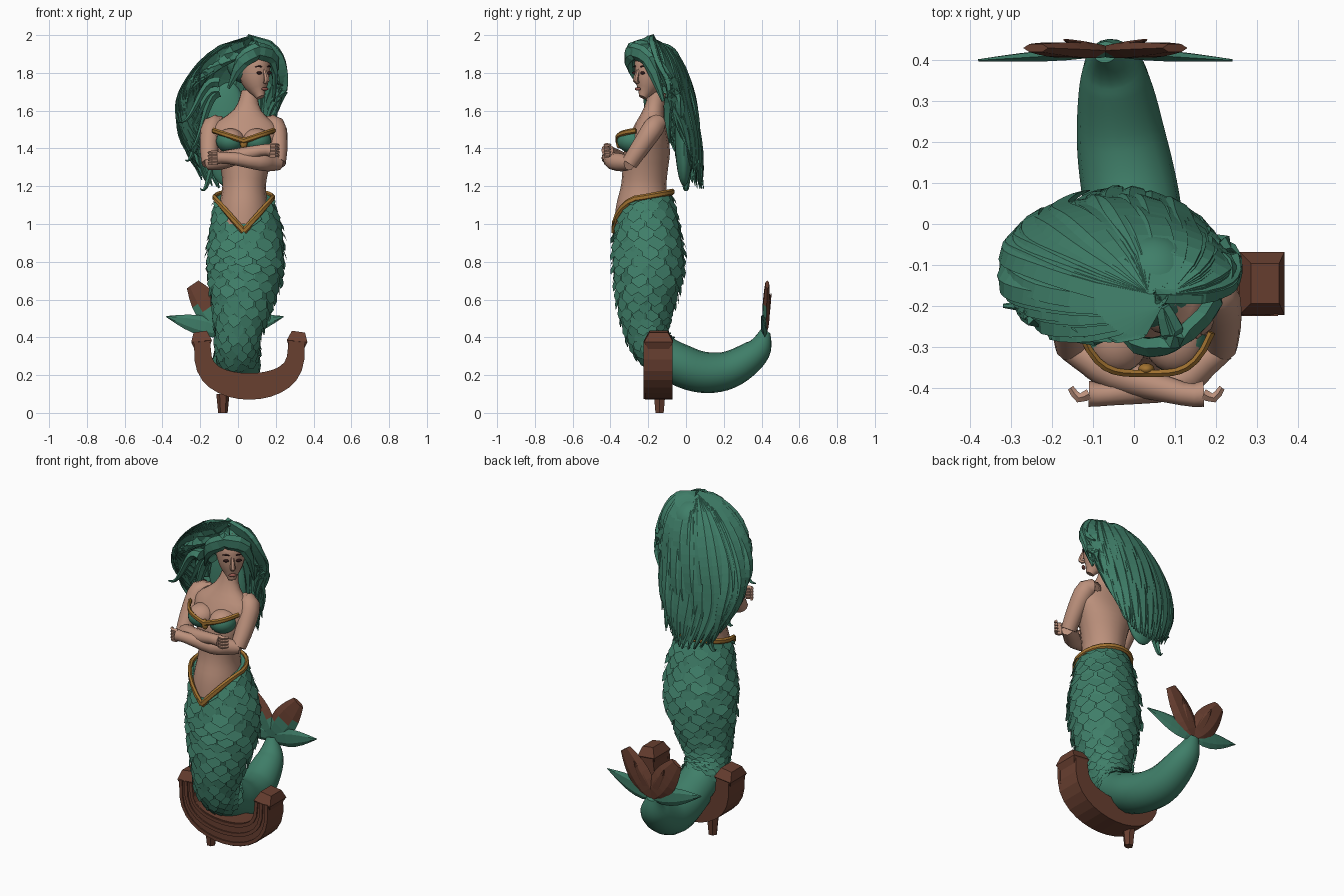
import bpy, bmesh, random
from math import sin, cos, pi, radians, atan2
from mathutils import Vector

random.seed(4)
if "Cube" in bpy.data.objects:
    bpy.data.objects.remove(bpy.data.objects["Cube"])


def material(name, *rgb):
    mat = bpy.data.materials.new(name)
    mat.use_nodes = True
    mat.diffuse_color = (*rgb, 1)
    mat.node_tree.nodes["Principled BSDF"].inputs["Base Color"].default_value = (*rgb, 1)
    return mat


green = material("sea green", .05, .21, .14)
skin = material("skin", .5, .28, .2)
brown = material("wood brown", .14, .05, .03)
gold = material("gold", .36, .17, .03)
dark = material("eye dark", .03, .01, .01)
rose = material("lip rose", .3, .1, .08)
X, Y, Z = Vector((1, 0, 0)), Vector((0, 1, 0)), Vector((0, 0, 1))
MID = .03  # the body leans slightly to its left
FLUKE = Vector((-.07, .42, .43))


def spline(values, f):
    """Smooth curve through evenly spaced values, with f running from 0 to 1."""
    last = len(values) - 1
    i = min(int(f * last), last - 1)
    t = f * last - i
    a, b, c, d = values[max(i - 1, 0)], values[i], values[i + 1], values[min(i + 2, last)]
    return b + t / 2 * (c - a + t * (2 * a - 5 * b + 4 * c - d + t * (3 * (b - c) + d - a)))


def along(points, widths, flatness=1):
    """Shape function for a tube following points with changing width."""
    def shape(f):
        width = spline(widths, f)
        return (*[spline(axis, f) for axis in zip(*points)], width, width * flatness)
    return shape


def surface(shape, f, angle, side, grow=1.0):
    """Point on the elliptical skin of a shape function."""
    x, y, z, width, depth = shape(f)
    ahead, behind = shape(min(f + .01, 1)), shape(max(f - .01, 0))
    tangent = (Vector(ahead[:3]) - Vector(behind[:3])).normalized()
    across = (side - tangent * side.dot(tangent)).normalized()
    offset = across * width * cos(angle) + across.cross(tangent) * depth * sin(angle)
    return Vector((x, y, z)) + offset * grow


def tube(bm, shape, sides, steps, side):
    # four-sided tubes become full boxes
    turn, grow = (pi / 4, 2 ** .5) if sides == 4 else (0, 1)
    rings = [[bm.verts.new(surface(shape, i / steps, turn + 2 * pi * j / sides, side, grow))
              for j in range(sides)] for i in range(steps + 1)]
    for ring, following in zip(rings, rings[1:]):
        for j in range(sides):
            k = (j + 1) % sides
            bm.faces.new((ring[j], ring[k], following[k], following[j]))
    bm.faces.new(rings[0])
    bm.faces.new(rings[-1])


def finish(name, bm, mat, smooth=True):
    bmesh.ops.recalc_face_normals(bm, faces=bm.faces)
    mesh = bpy.data.meshes.new(name)
    bm.to_mesh(mesh)
    bm.free()
    obj = bpy.data.objects.new(name, mesh)
    bpy.context.collection.objects.link(obj)
    mesh.materials.append(mat)
    if smooth:
        bpy.ops.object.select_all(action="DESELECT")
        obj.select_set(True)
        bpy.context.view_layer.objects.active = obj
        bpy.ops.object.shade_smooth_by_angle(angle=radians(40))
    return obj


def limb(name, shape, mat, sides=8, steps=8, side=X, smooth=True):
    bm = bmesh.new()
    tube(bm, shape, sides, steps, side)
    return finish(name, bm, mat, smooth)


def blob(name, centre, radii, mat):
    bm = bmesh.new()
    bmesh.ops.create_uvsphere(bm, u_segments=20, v_segments=16, radius=1)
    bmesh.ops.scale(bm, vec=radii, verts=bm.verts)
    bmesh.ops.translate(bm, vec=centre, verts=bm.verts)
    return finish(name, bm, mat)


# Tail body, its top edge dipping to a point at the front
def belt_height(angle):
    if sin(angle) < 0:
        return .96 + .18 * abs(cos(angle))
    return 1.14 + .03 * sin(angle)


def trim_to_belt(bm):
    for v in bm.verts:
        if v.co.z > .9:
            v.co.z = min(v.co.z, belt_height(atan2(v.co.y + .22, v.co.x - MID)))


tail = along([(MID, -.22, 1.2), (.04, -.2, .8), (0, -.2, .4), (0, 0, .24), (-.03, .2, .22),
              (-.05, .37, .32), FLUKE], (.14, .2, .12, .12, .11, .08, .03), .93)
bm = bmesh.new()
tube(bm, tail, 16, 42, X)
trim_to_belt(bm)
finish("tail", bm, green)

# Overlapping pointed scales in staggered rows
bm = bmesh.new()
rows, columns = 21, 14
for row in range(rows):
    f = .03 + .37 * row / rows
    for column in range(columns):
        angle = 2 * pi * (column + row % 2 / 2 + random.uniform(-.15, .15)) / columns
        half = pi / columns
        lift = random.uniform(1.02, 1.11)
        corners = [(0, -half, 1), (0, half, 1), (.016, half, lift), (.026, 0, lift + .02), (.016, -half, lift)]
        bm.faces.new([bm.verts.new(surface(tail, f + down, angle + turn, X, grow))
                      for down, turn, grow in corners])
trim_to_belt(bm)
finish("tail_scales", bm, green, False)


# Gold hip belt
def belt(f):
    angle = 2 * pi * f - pi / 2
    return MID + .155 * cos(angle), -.228 + .157 * sin(angle), belt_height(angle), .017, .012


limb("hip_belt", belt, gold, 6, 24, Z)


# Tail fluke: two wide green fins and two blunt upright brown fins, green low on the front
def fin(reach, width, stretch):
    def shape(f):
        swell = sin(pi * (.1 + stretch * f ** .8))
        return (*(FLUKE + reach * f), width * swell + .003, width * swell / 4 + .003)
    return shape


for s, label in ((-1, "right"), (1, "left")):
    for part, mat, reach, width, stretch in (
            ("outer_fin", green, Vector((.31 * s, -.02, .08)), .05, .9),
            ("upper_fin", brown, Vector((.17 * s, .01, .25)), .075, .75),
            ("fin_rib", brown, Vector((.1 * s, .03, .2)), .03, .9)):
        obj = limb(f"{label}_{part}", fin(reach, width, stretch), mat, 6, 6, reach.cross(Y), False)
        if part == "upper_fin":
            obj.data.materials.append(green)
            for face in obj.data.polygons:
                face.material_index = int(face.normal.y < -.3 and face.center.z < .56)


# Curved anchor with raised front rails, blunt tips and a stub below
def hook(f):
    bow = sin(pi * f)
    return .06 - .25 * cos(pi * f), -.145, .38 - .24 * bow ** .6, .073, .04 + .03 * bow


limb("anchor", hook, brown, 4, 16, Y, False)
for level, label in ((-.8, "lower"), (0, "middle"), (.8, "upper")):
    def rail(f):
        p = surface(hook, f, pi / 2, Y, level)
        return p.x, -.215, p.z, .01, .01
    limb(f"anchor_{label}_rail", rail, brown, 4, 16, Y, False)
for end, s, label in ((0, -1, "right"), (1, 1, "left")):
    x, y, z = hook(end)[:3]
    limb(f"anchor_{label}_tip", along([(x, y, z - .05), (x + s * .003, y, z), (x + s * .01, y, z + .05)],
                                      (.035, .055, .035), 1.4), brown, 4, 2, X, False)
limb("anchor_stub", along([(-.08, -.14, 0), (-.08, -.14, .1)], (.025, .035)), brown, 6, 2, X, False)


# Torso and neck
def torso(f):
    width = spline((.14, .13, .115, .13, .16, .185, .075, .043), f)
    depth = spline((.15, .14, .12, .12, .12, .09, .055, .045), f)
    return MID + .03 * f * f, -.23 + .08 * f * f, 1 + .7 * f, width, depth


limb("torso", torso, skin, 16, 21)


# Bodice cups, skin above the neckline and green below, with a gold edge
def neckline(f):
    c = 2 * f - 1
    return MID + .16 * c, -.365 + .1 * c ** 4, 1.44 + .055 * abs(c), .015, .01


for s, label in ((-1, "right"), (1, "left")):
    cup = blob(label + "_cup", (MID + .07 * s, -.28, 1.44), (.076, .085, .066), green)
    cup.data.materials.append(skin)
    for face in cup.data.polygons:
        face.material_index = int(face.center.z > 1.44 + .34 * abs(face.center.x - MID))
limb("bodice_trim", neckline, gold, 6, 16, Z)
blob("bodice_gem", (MID, -.355, 1.43), (.02, .015, .03), gold)

# Folded arms with fingers wrapped round the opposite arm
for s, label in ((-1, "right"), (1, "left")):
    neck_side = Vector((MID + .1 * s, -.15, 1.53))
    shoulder = Vector((MID + .165 * s, -.165, 1.52))
    elbow = Vector((MID + .18 * s, -.3, 1.32))
    wrist = Vector((MID - .09 * s, -.415, 1.37 - .02 * s))
    middle = elbow.lerp(wrist, .4) - Y * (.03 + .01 * s)
    palm = wrist - X * s * .05
    limb(label + "_upper_arm", along([neck_side, shoulder, shoulder.lerp(elbow, .5) + X * s * .01, elbow],
                                     (.035, .055, .05, .043)), skin, 12, 9)
    limb(label + "_forearm", along([elbow + X * s * .01, elbow.lerp(middle, .4), middle, wrist, palm],
                                   (.035, .046, .046, .03, .034), .95), skin, 12, 12, Z)
    for i in range(4):
        knuckle = palm + Z * .018 * (i - 1.5)
        limb(f"{label}_finger_{i + 1}", along([knuckle, knuckle - X * s * .025 - Y * .01,
                                               knuckle - X * s * .045 + Y * .015], (.013, .012, .008)),
             skin, 5, 4, Z)


# Head, turned toward the model's left
def skull(f):
    width = spline((.02, .06, .08, .08, .03), f)
    return 0, -.07 * (1 - f) ** 2, -.12 + .26 * f, width, width * 1.15


bridge, nose_tip = Vector((0, -.1, .03)), Vector((0, -.12, -.03))
features = [limb("head", skull, skin, 14, 12),
            limb("nose", along([bridge, nose_tip, nose_tip + Y * .03 - Z * .01], (.008, .015, .005)),
                 skin, 6, 6),
            blob("lips", (0, -.105, -.075), (.022, .01, .009), rose)]
for s, label in ((-1, "right"), (1, "left")):
    eye = Vector((s * .034, -.1, .01))
    features.append(blob(label + "_eye", eye, (.018, .006, .008), dark))
    brow = eye + Z * .03
    features.append(limb(label + "_eyebrow", along([brow - X * s * .02, brow + Z * .005,
                                                    brow + X * s * .02 + Y * .012], (.004, .005, .002)),
                         dark, 5, 4, Z))
for obj in features:
    obj.location = .075, -.175, 1.79
    obj.rotation_euler.z = radians(40)

# Hair: inner volume, then locks swept around the head and blown to one side
blob("hair_cap", (.05, -.14, 1.85), (.11, .115, .11), green)
blob("hair_volume", (-.06, -.01, 1.48), (.12, .05, .28), green)


def hair_lock(u, puff=1.0, phase=0.0):
    angle = radians(290 * u - 10)
    drop = .4 + .38 * sin(pi * u ** .7)

    def shape(f):
        swell = puff * sin(2.5 * f ** .5)
        wave = .012 * f * sin(9 * f + phase)
        width = .044 * (1 - f ** 3) + .004
        return (.05 - .3 * u * sin(2.2 * f) + .17 * swell * cos(angle) + wave,
                -.17 + .17 * f + .13 * swell * sin(angle) + wave,
                1.965 - drop * f, width, width * .4)
    return shape


bm = bmesh.new()
count = 64
for i in range(count):
    u = i / (count - 1)
    side = Vector(hair_lock(u + .05)(.6)[:3]) - Vector(hair_lock(max(u - .05, 0))(.6)[:3])
    tube(bm, hair_lock(u, random.uniform(.92, 1.08), random.uniform(0, 6)), 5, 16, side)
finish("hair_locks", bm, green, False)

# Fringe parted above the forehead
crown, parting = Vector((.07, -.2, 1.94)), Vector((.1, -.28, 1.92))
for label, bend, end in (("right", Vector((.02, -.3, 1.86)), Vector((-.05, -.24, 1.72))),
                         ("left", Vector((.19, -.2, 1.87)), Vector((.19, -.12, 1.65)))):
    limb(label + "_fringe", along([crown, parting, bend, end], (.03, .045, .04, .01), .6), green, 6, 9, Z, False)

# Windblown curls at the ends
bm = bmesh.new()
for start, reach, fall in (((-.1, -.2, 1.75), .22, .2), ((-.1, -.1, 1.7), .2, .2), ((-.1, -.1, 1.7), .16, .3),
                           ((-.17, -.04, 1.5), .11, .15), ((-.1, 0, 1.3), .1, .1)):
    def curl(f):
        x, y, z = start
        return x - reach * f, y, z - fall * f + .04 * sin(6 * f), .04 * (1 - f) + .005, .03 * (1 - f) + .003
    tube(bm, curl, 6, 10, Y)
finish("hair_curls", bm, green, False)
